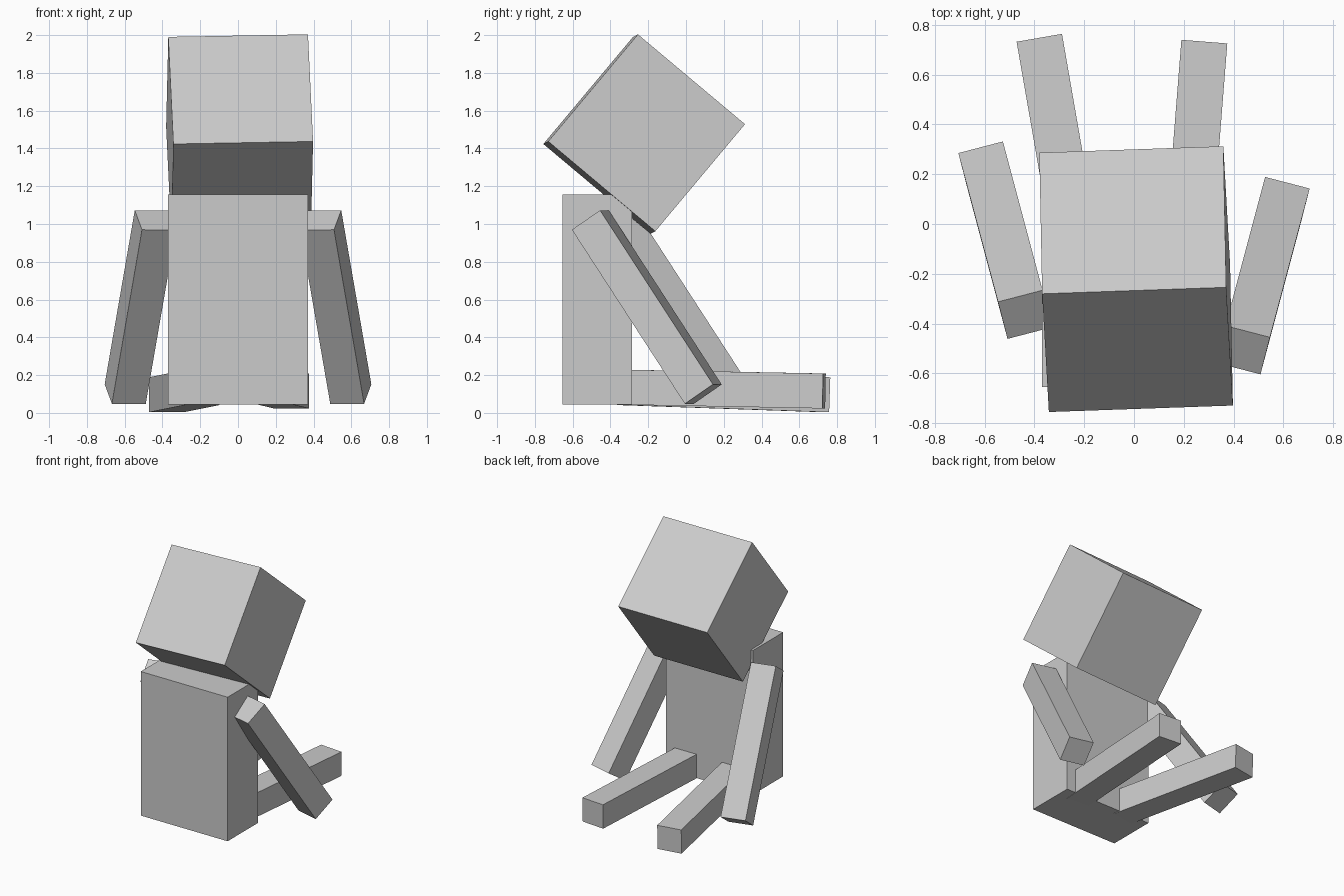
import bpy
from mathutils import Matrix, Vector

if "Cube" in bpy.data.objects:
    bpy.data.objects.remove(bpy.data.objects["Cube"])

grey = bpy.data.materials.new("plain_grey")
grey.diffuse_color = (0.6, 0.6, 0.6, 1)
grey.use_nodes = True
grey.node_tree.nodes["Principled BSDF"].inputs["Base Color"].default_value = grey.diffuse_color


def box(name, center, size, long_axis=(0, 0, 1), side_axis=(1, 0, 0)):
    """Box whose local z follows long_axis and local x leans to side_axis."""
    z = Vector(long_axis).normalized()
    x = Vector(side_axis)
    x = (x - z * x.dot(z)).normalized()
    y = z.cross(x)
    rot = Matrix((x, y, z)).transposed().to_4x4()
    bpy.ops.mesh.primitive_cube_add(size=1)
    ob = bpy.context.object
    ob.name = name
    ob.data.transform(Matrix.Diagonal((*size, 1)))
    ob.matrix_world = Matrix.Translation(center) @ rot
    ob.data.materials.append(grey)
    return ob


def limb(name, start, end, side_axis):
    """Slim square limb between two end centres."""
    a, b = Vector(start), Vector(end)
    return box(name, (a + b) / 2, (0.185, 0.185, (b - a).length), b - a, side_axis)


# Upright torso
box("torso", (0, -0.47, 0.6), (0.74, 0.37, 1.11))

# Head tipped back, with a slight twist
box("head", (0.0085, -0.2215, 1.476), (0.74, 0.74, 0.74),
    (-0.027, 0.475, 0.567), (0.74, 0.024, 0.011))

# Arms lean backwards and splay outwards
for name, s, y in (("right_arm", 1, -0.2075), ("left_arm", -1, -0.065)):
    box(name, (s * 0.5175, y, 0.56), (0.185, 0.185, 1.11),
        (-s * 0.16, -0.6, 0.925), (0.175, -s * 0.045, 0))

# Legs stretched along the ground
limb("right_leg", (0.195, -0.376, 0.137), (0.2825, 0.731, 0.116), (1, -0.08, 0))
limb("left_leg", (-0.19, -0.347, 0.134), (-0.38, 0.745, 0.096), (1, 0.174, 0))
